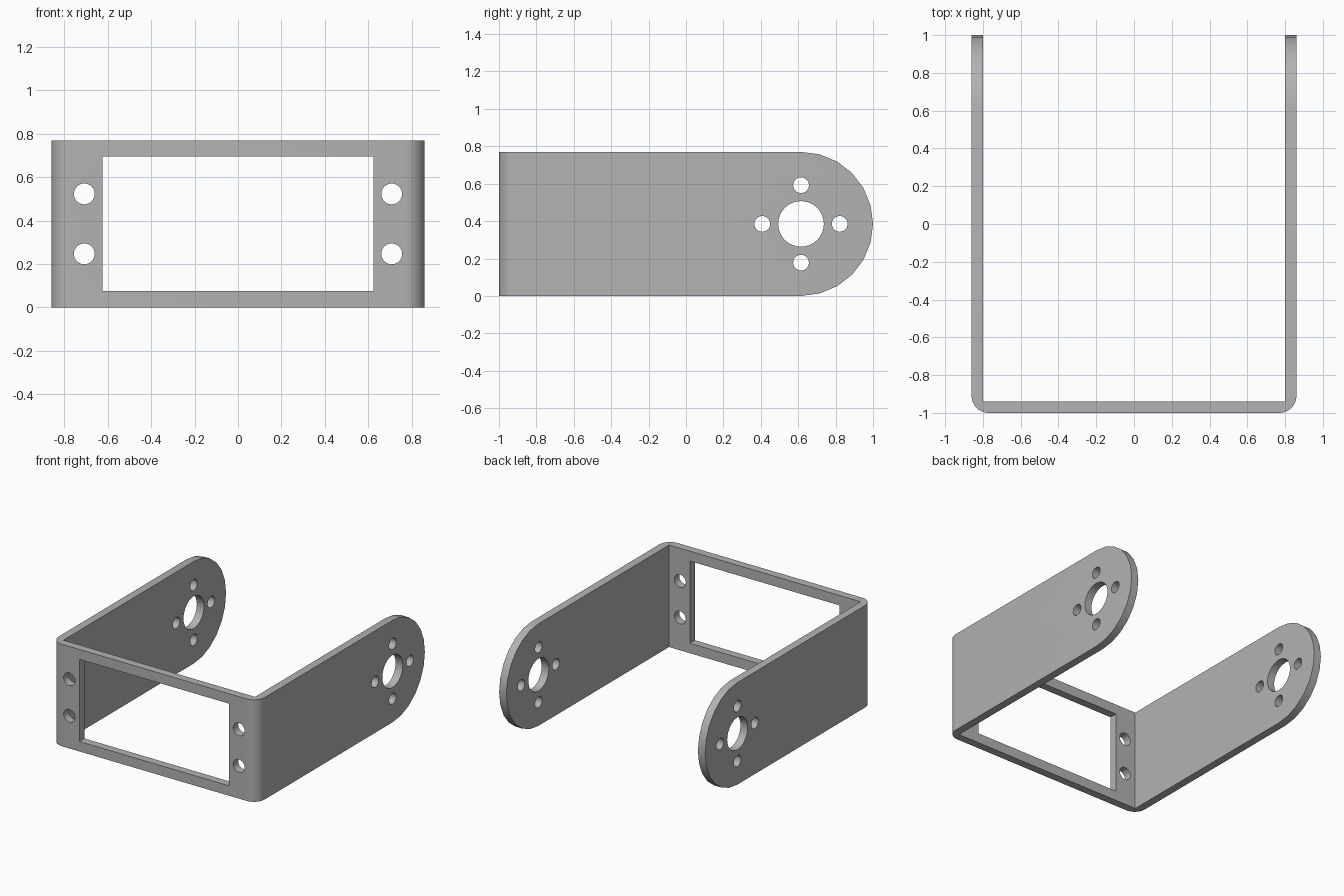
import bpy, bmesh
from math import sin, cos, pi, radians
from mathutils import Vector

cube = bpy.data.objects.get("Cube")
if cube:
    bpy.data.objects.remove(cube)

HALF_W, HEIGHT, WALL, BEND = 0.86, 0.77, 0.06, 0.09
PIVOT_Y, MID_Z = 1 - HEIGHT / 2, HEIGHT / 2

metal = bpy.data.materials.new("grey metal")
metal.use_nodes = True
colour = (0.45, 0.45, 0.45, 1)
metal.diffuse_color = colour
metal.node_tree.nodes["Principled BSDF"].inputs["Base Color"].default_value = colour


def arc(cx, cy, r, start, end, steps):
    """Points along an arc, angles in degrees."""
    angles = [radians(start + (end - start) * i / steps) for i in range(steps + 1)]
    return [(cx + r * cos(a), cy + r * sin(a)) for a in angles]


def prism(name, outline, place, sweep):
    """Extrude a 2D outline, placed in space by a function, along sweep."""
    bm = bmesh.new()
    face = bm.faces.new([bm.verts.new(place(u, v)) for u, v in outline])
    ext = bmesh.ops.extrude_face_region(bm, geom=[face])
    verts = [g for g in ext["geom"] if isinstance(g, bmesh.types.BMVert)]
    bmesh.ops.translate(bm, verts=verts, vec=Vector(sweep))
    bmesh.ops.recalc_face_normals(bm, faces=bm.faces)
    mesh = bpy.data.meshes.new(name)
    bm.to_mesh(mesh)
    bm.free()
    obj = bpy.data.objects.new(name, mesh)
    bpy.context.collection.objects.link(obj)
    mesh.materials.append(metal)
    return obj


def apply_boolean(target, tool, operation):
    mod = target.modifiers.new("cut", "BOOLEAN")
    mod.operation, mod.solver, mod.object = operation, "EXACT", tool
    bpy.context.view_layer.objects.active = target
    bpy.ops.object.modifier_apply(modifier=mod.name)
    bpy.data.objects.remove(tool)


def across(u, v):      # side profile, swept through both arms
    return (-1, u, v)


def through(u, v):     # front profile, swept through the front plate
    return (u, -1.1, v)


# Folded U-shaped strip: rounded outside bends, square inside corners
inner_x, inner_y = HALF_W - WALL, -1 + WALL
strip = [(-HALF_W, 1.1)]
strip += arc(-HALF_W + BEND, -1 + BEND, BEND, 180, 270, 8)
strip += arc(HALF_W - BEND, -1 + BEND, BEND, 270, 360, 8)
strip += [(HALF_W, 1.1), (inner_x, 1.1), (inner_x, inner_y),
          (-inner_x, inner_y), (-inner_x, 1.1)]
bracket = prism("servo_bracket", strip, lambda u, v: (u, v, 0), (0, 0, HEIGHT))

# Rounded arm ends
side = [(-1.1, -0.1), (PIVOT_Y, -0.1), (1.3, -0.1), (1.3, HEIGHT + 0.1), (PIVOT_Y, HEIGHT + 0.1)]
end_waste = [(PIVOT_Y, -0.1), (1.3, -0.1), (1.3, HEIGHT + 0.1), (PIVOT_Y, HEIGHT + 0.1)]
end_waste += arc(PIVOT_Y, MID_Z, MID_Z, 90, -90, 12)
apply_boolean(bracket, prism("end_cutter", end_waste, across, (2, 0, 0)), "DIFFERENCE")

# Pivot hole with four screw holes around it, in both arms
holes = [(PIVOT_Y, MID_Z, 0.122)]
for i in range(4):
    a = i * pi / 2
    holes.append((PIVOT_Y + 0.207 * cos(a), MID_Z + 0.207 * sin(a), 0.042))
for y, z, r in holes:
    circle = arc(y, z, r, 0, 360, 32)[:-1]
    apply_boolean(bracket, prism("arm_cutter", circle, across, (2, 0, 0)), "DIFFERENCE")

# Window and four mounting holes in the front plate
window = [(-0.625, 0.075), (0.625, 0.075), (0.625, 0.695), (-0.625, 0.695)]
apply_boolean(bracket, prism("window_cutter", window, through, (0, 0.3, 0)), "DIFFERENCE")
for x in (-0.708, 0.708):
    for z in (0.247, 0.523):
        circle = arc(x, z, 0.048, 0, 360, 32)[:-1]
        apply_boolean(bracket, prism("plate_cutter", circle, through, (0, 0.3, 0)), "DIFFERENCE")

# Smooth bends and bores, sharp plate edges
bpy.ops.object.select_all(action="DESELECT")
bracket.select_set(True)
bpy.context.view_layer.objects.active = bracket
bpy.ops.object.shade_smooth_by_angle(angle=radians(30))
